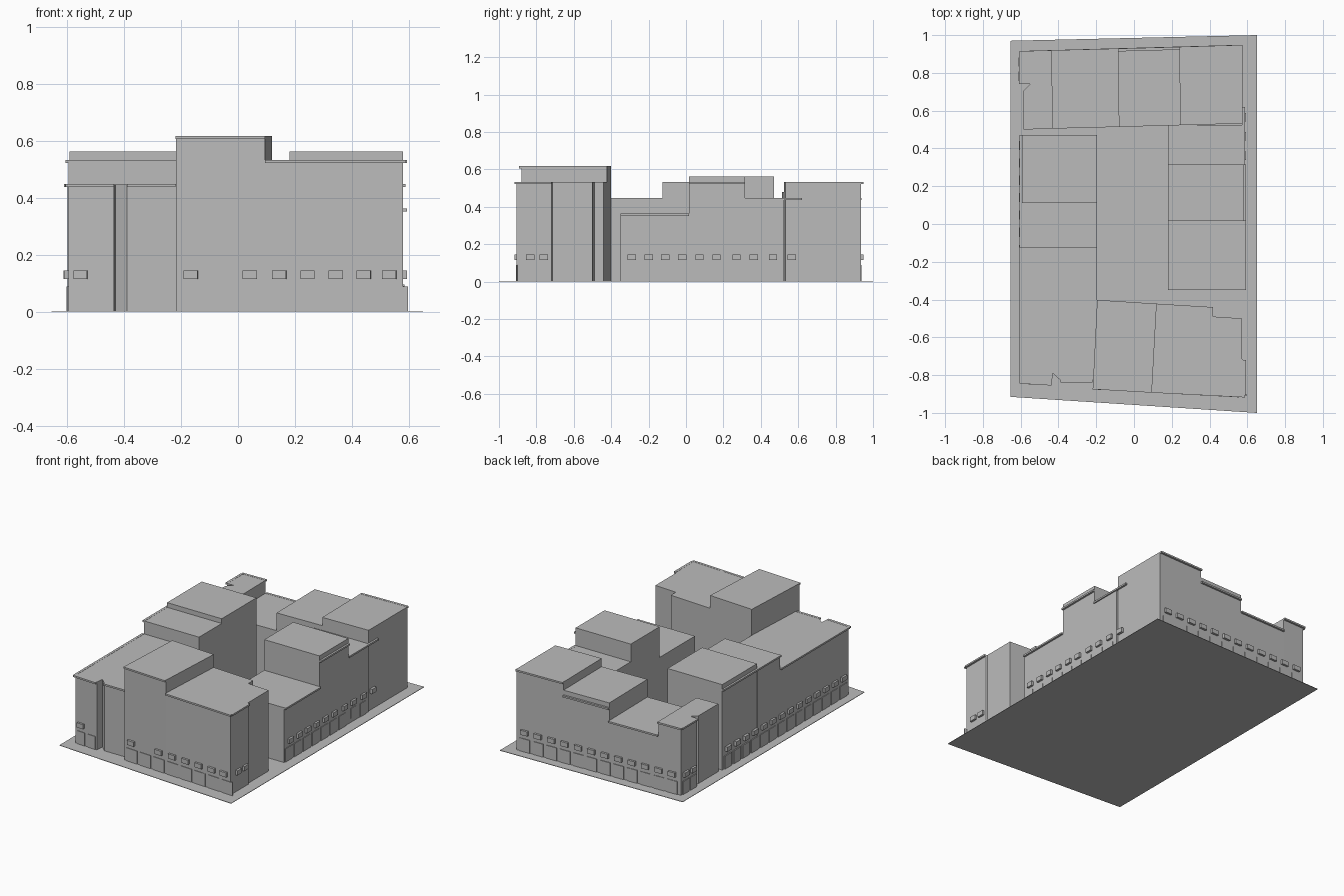
import bpy, bmesh
from mathutils import Vector

if "Cube" in bpy.data.objects:
    bpy.data.objects.remove(bpy.data.objects["Cube"])

stone = bpy.data.materials.new("stone grey")
stone.diffuse_color = (0.5, 0.5, 0.5, 1)
stone.use_nodes = True
stone.node_tree.nodes["Principled BSDF"].inputs["Base Color"].default_value = stone.diffuse_color


def add_prism(bm, pts, z0, z1):
    low = [bm.verts.new((x, y, z0)) for x, y in pts]
    high = [bm.verts.new((x, y, z1)) for x, y in pts]
    n = len(pts)
    bm.faces.new(low[::-1])
    bm.faces.new(high)
    for i in range(n):
        j = (i + 1) % n
        bm.faces.new((low[i], low[j], high[j], high[i]))


def finish(name, bm):
    bmesh.ops.recalc_face_normals(bm, faces=bm.faces[:])
    me = bpy.data.meshes.new(name)
    bm.to_mesh(me)
    bm.free()
    me.materials.append(stone)
    bpy.context.collection.objects.link(bpy.data.objects.new(name, me))


def prism(name, pts, z0, z1):
    bm = bmesh.new()
    add_prism(bm, pts, z0, z1)
    finish(name, bm)


def rect(x0, x1, y0, y1):
    return [(x0, y0), (x1, y0), (x1, y1), (x0, y1)]


def strip(bm, p, q, a, b, z0, z1, depth):
    """Box on the wall p-q (counter-clockwise) from distance a to b, standing out by depth."""
    p, q = Vector(p), Vector(q)
    d = (q - p).normalized()
    n = Vector((d.y, -d.x))
    base = [p + d * a - n * 0.003, p + d * a + n * depth,
            p + d * b + n * depth, p + d * b - n * 0.003]
    add_prism(bm, [tuple(v) for v in base], z0, z1)


def row(name, p, q, centres, width, z0, z1, depth):
    bm = bmesh.new()
    for c in centres:
        strip(bm, p, q, c - width / 2, c + width / 2, z0, z1, depth)
    finish(name, bm)


def cornice(name, p, q, z):
    bm = bmesh.new()
    strip(bm, p, q, 0, (Vector(q) - Vector(p)).length, z - 0.01, z + 0.001, 0.013)
    finish(name, bm)


LOW, MID, HIGH, CAP, TOWER = 0.362, 0.447, 0.532, 0.563, 0.617

# Ground plate
prism("pavement", [(-.655, -.915), (.65, -1), (.65, 1), (-.655, .97)], 0, .003)

# West row, with a wedge notch cut in its street front
prism("west_block_south", [(-.595, -.832), (-.435, -.842), (-.43, -.79), (-.39, -.827),
                           (-.195, -.827), (-.195, -.125), (-.595, -.125)], 0, MID)
prism("west_block_middle", rect(-.595, -.195, -.125, .11), 0, HIGH)
prism("west_block_north", rect(-.592, -.195, .11, .47), 0, CAP)

# South row: tower and corner block
prism("south_tower", [(-.218, -.862), (.095, -.88), (.12, -.422), (-.195, -.402)], 0, TOWER)
prism("south_east_block", [(.095, -.88), (.58, -.905), (.58, -.72), (.572, -.715), (.572, -.50),
                           (.418, -.49), (.418, -.44), (.12, -.422)], 0, HIGH)

# East row
prism("east_block_south", rect(.18, .58, -.35, .015), 0, LOW)
prism("east_block_middle", rect(.18, .58, .015, .315), 0, CAP)
prism("east_block_north", rect(.18, .58, .315, .525), 0, MID)

# North row, stepping down towards the west
prism("north_block_east", [(.245, .523), (.575, .532), (.575, .935), (.24, .925)], 0, HIGH)
prism("north_block_middle", [(-.08, .514), (.245, .523), (.24, .925), (-.085, .916)], 0, .478)
prism("north_block_low", [(-.43, .505), (-.08, .514), (-.085, .916), (-.435, .907)], 0, LOW)
prism("north_block_west", [(-.585, .50), (-.43, .505), (-.435, .907), (-.595, .902),
                           (-.598, .74), (-.55, .74), (-.585, .705)], 0, MID)

# Roof-line cornices along the streets
for name, p, q, z in [
    ("south_west", (-.605, -.832), (-.435, -.842), MID),
    ("south_west_long", (-.39, -.827), (-.22, -.827), MID),
    ("tower", (-.218, -.862), (.095, -.88), TOWER - .001),
    ("south_east", (.095, -.88), (.588, -.905), HIGH),
    ("corner_east", (.58, -.905), (.58, -.72), HIGH),
    ("east_low", (.58, -.35), (.58, .015), LOW),
    ("east_high", (.58, .015), (.58, .315), HIGH),
    ("east_mid", (.575, .315), (.575, .62), MID),
    ("north_east", (.575, .935), (.24, .925), HIGH),
    ("north_mid", (.24, .925), (-.085, .916), MID),
    ("north_low", (-.085, .916), (-.435, .907), LOW),
    ("north_west", (-.435, .907), (-.605, .902), MID),
    ("west_corner", (-.597, .902), (-.597, .74), MID),
    ("west_high", (-.592, .47), (-.592, -.125), HIGH),
    ("west_low", (-.595, -.125), (-.595, -.832), MID),
]:
    cornice("cornice_" + name, p, q, z)

# Shop doors at street level and projecting windows above
s0, s1 = (-.218, -.862), (.58, -.905)
row("south_doors", s0, s1, [.055 + .103 * i for i in range(8)], .08, 0, .088, .004)
row("south_windows", s0, s1, [.052, .26, .363, .463, .563, .66, .75], .05, .115, .145, .014)

c0, c1 = (-.595, -.832), (-.435, -.842)
row("south_west_doors", c0, c1, [.043, .122], .058, 0, .088, .004)
row("south_west_window", c0, c1, [.042], .048, .115, .145, .014)

e0, e1 = (.58, -.35), (.58, .60)
row("east_doors", e0, e1, [.044 + .0925 * i for i in range(7)], .072, 0, .09, .004)
row("east_small_window", e0, e1, [.715], .055, .03, .095, .004)
row("east_end_door", e0, e1, [.815], .055, 0, .09, .004)
row("east_windows", e0, e1, [.06, .15, .24, .33, .422, .513, .62, .712, .815, .915],
    .045, .115, .145, .014)
row("corner_windows", (.58, -.905), (.58, -.72), [.073, .145], .045, .115, .145, .014)

n0, n1 = (.575, .935), (-.595, .902)
row("north_doors", n0, n1, [.06 + .0955 * i for i in range(12)], .072, 0, .088, .004)
row("north_windows", n0, n1, [.06 + .0955 * i for i in range(12)], .05, .115, .145, .014)

w0, w1 = (-.595, .47), (-.595, -.832)
row("west_doors", w0, w1, [.055 + .0917 * i for i in range(14)], .07, 0, .088, .004)
row("west_windows", w0, w1, [.055 + .0917 * i for i in range(14)], .048, .115, .145, .014)
row("west_corner_door", (-.596, .902), (-.598, .74), [.045, .12], .06, 0, .088, .004)
row("west_corner_window", (-.596, .902), (-.598, .74), [.045, .12], .048, .115, .145, .014)
